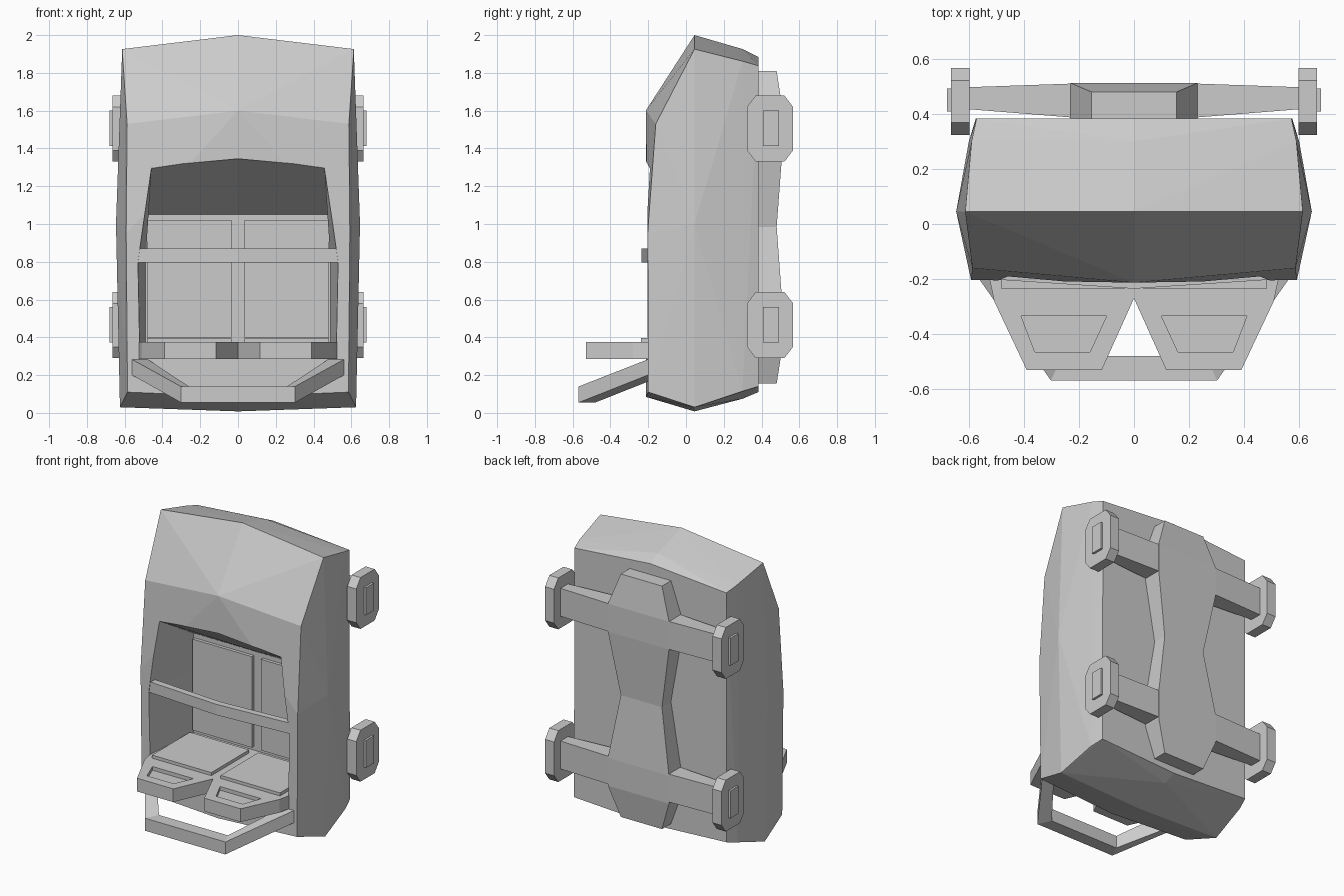
import bpy, bmesh

if "Cube" in bpy.data.objects:
    bpy.data.objects.remove(bpy.data.objects["Cube"])


def finish(name, bm):
    bmesh.ops.recalc_face_normals(bm, faces=bm.faces[:])
    me = bpy.data.meshes.new(name)
    bm.to_mesh(me)
    bm.free()
    ob = bpy.data.objects.new(name, me)
    bpy.context.collection.objects.link(ob)
    return ob


def loft(name, rings):
    """Skin a list of equal-length point rings and cap both ends."""
    bm = bmesh.new()
    vs = [[bm.verts.new(p) for p in r] for r in rings]
    n = len(rings[0])
    for a, b in zip(vs, vs[1:]):
        for i in range(n):
            j = (i + 1) % n
            bm.faces.new((a[i], a[j], b[j], b[i]))
    bm.faces.new(vs[0])
    bm.faces.new(vs[-1])
    return finish(name, bm)


def box(name, x0, x1, y0, y1, z0, z1):
    return loft(name, [[(x0, y0, z), (x1, y0, z), (x1, y1, z), (x0, y1, z)] for z in (z0, z1)])


def mirrored(half):
    """Close a half outline (right side) across x = 0."""
    return half + [(-p[0],) + tuple(p[1:]) for p in reversed(half) if p[0] > 0]


def cut(target, cutter):
    cutter.hide_render = True
    m = target.modifiers.new("cut", 'BOOLEAN')
    m.operation = 'DIFFERENCE'
    m.solver = 'EXACT'
    m.object = cutter
    bpy.context.view_layer.objects.active = target
    bpy.ops.object.modifier_apply(modifier="cut")
    bpy.data.objects.remove(cutter)


# Faceted cabin shell: convex skin over its corner points
corners = [(.585, -.2, .11), (.625, .045, .03), (.6, .3, .115), (.575, .383, .14),
           (.592, -.203, .95), (.646, .045, 1.0),
           (.587, -.16, 1.53), (.613, .045, 1.926), (.59, .3, 1.862), (.572, .383, 1.838)]
ridge = [(0, -.213, .085), (0, .045, .008), (0, .3, .075), (0, .383, .11),
         (0, -.213, 1.6), (0, .045, 2.0), (0, .3, 1.926), (0, .383, 1.884)]
bm = bmesh.new()
for p in ridge:
    bm.verts.new(p)
for x, y, z in corners:
    bm.verts.new((x, y, z))
    bm.verts.new((-x, y, z))
bmesh.ops.convex_hull(bm, input=bm.verts[:])
cabin = finish("cabin_shell", bm)

# Front opening narrowing towards the back wall
front = mirrored([(0, 1.345), (.457, 1.305), (.53, .8), (.52, .3)])
back = mirrored([(0, 1.05), (.49, 1.05), (.49, .8), (.49, .3)])
cut(cabin, loft("opening_cutter", [[(x, -.35, z) for x, z in front],
                                   [(x, -.205, z) for x, z in front],
                                   [(x, .22, z) for x, z in back]]))

# Seat base with two leg rests and shallow recesses
base = mirrored([(0, -.27), (.117, -.53), (.39, -.53), (.508, -.28), (.525, -.2), (.5, .235)])
seat = loft("seat_base", [[(x, y, z) for x, y in base] for z in (.285, .375)])
well = [(.1, -.335), (.41, -.335), (.36, -.465), (.16, -.465)]
for s in (1, -1):
    cut(seat, loft("recess_cutter", [[(s * x, y, z) for x, y in well] for z in (.35, .42)]))

# Cushions
for s, side in ((1, "right"), (-1, "left")):
    x0, x1 = sorted((s * .035, s * .482))
    box("seat_cushion_" + side, x0, x1, -.237, .17, .37, .396)
    box("back_cushion_" + side, x0, x1, .198, .23, .4, 1.02)

# Restraint bar, bowed slightly forward
loft("restraint_bar", [[(x, y, .797), (x, y + .045, .797), (x, y + .045, .87), (x, y, .87)]
                       for x, y in ((-.53, -.2), (0, -.235), (.53, -.2))])

# Foot rail: flat-sided loop sloping down to the front
rail = []
for s, end in ((-1, 1), (-1, 0), (1, 0), (1, 1)):
    if end:
        rail.append([(s * .57, -.19, .288), (s * .485, -.19, .288),
                     (s * .485, -.19, .17), (s * .57, -.19, .205)])
    else:
        rail.append([(s * .302, -.568, .14), (s * .26, -.48, .14),
                     (s * .26, -.48, .055), (s * .302, -.568, .055)])
loft("foot_rail", rail)

# Rear spine: waisted plate, deeper at the axles
levels = [(.155, .48, .155), (.23, .512, .36), (.23, .512, .55), (.155, .48, .985),
          (.23, .512, 1.41), (.23, .512, 1.6), (.155, .48, 1.81)]
loft("rear_spine", [[(-w, .37, z), (w, .37, z), (w, y, z), (-w, y, z)] for w, y, z in levels])

# Axles and wheels
for zc, row in ((.465, "lower"), (1.505, "upper")):
    for s, side in ((1, "right"), (-1, "left")):
        tag = row + "_" + side
        loft("axle_" + tag, [[(s * x, a, zc - .095), (s * x, b, zc - .095),
                              (s * x, b, zc + .095), (s * x, a, zc + .095)]
                             for x, a, b in ((.2, .385, .511), (.6, .417, .497), (.62, .417, .497))])
        octagon = [(.076, .175), (.122, .115), (.122, -.115), (.076, -.175),
                   (-.076, -.175), (-.122, -.115), (-.122, .115), (-.076, .175)]
        loft("wheel_" + tag, [[(s * x, .445 + y, zc + z) for y, z in octagon] for x in (.597, .665)])
        x0, x1 = sorted((s * .65, s * .68))
        box("hub_" + tag, x0, x1, .408, .492, zc - .092, zc + .095)
